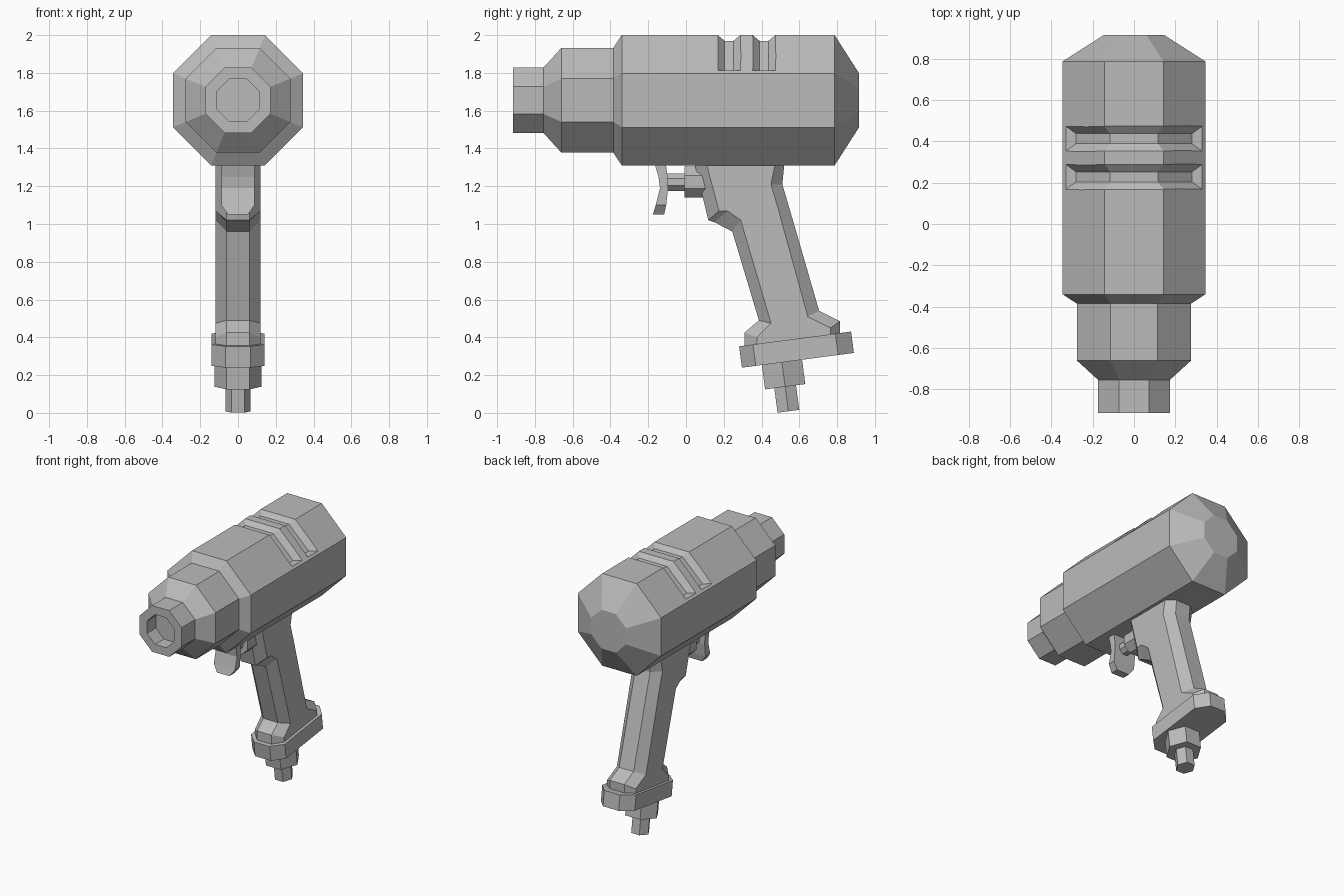
import bpy, bmesh
from math import radians, cos, sin, pi, tau
from mathutils import Matrix

cube = bpy.data.objects.get("Cube")
if cube:
    bpy.data.objects.remove(cube, do_unlink=True)

grey = bpy.data.materials.new("plain grey")
grey.use_nodes = True
grey.diffuse_color = (0.5, 0.5, 0.5, 1)
grey.node_tree.nodes["Principled BSDF"].inputs["Base Color"].default_value = (0.5, 0.5, 0.5, 1)


def loft(name, *strips, matrix=None):
    """Flat-shaded object from strips of matching rings, capped at both ends."""
    bm = bmesh.new()
    for rings in strips:
        loops = [[bm.verts.new(p) for p in ring] for ring in rings]
        n = len(loops[0])
        for a, b in zip(loops, loops[1:]):
            for i in range(n):
                j = (i + 1) % n
                bm.faces.new((a[i], a[j], b[j], b[i]))
        bm.faces.new(loops[0])
        bm.faces.new(loops[-1])
    bmesh.ops.recalc_face_normals(bm, faces=bm.faces)
    if matrix:
        bm.transform(matrix)
    mesh = bpy.data.meshes.new(name)
    bm.to_mesh(mesh)
    bm.free()
    mesh.materials.append(grey)
    obj = bpy.data.objects.new(name, mesh)
    bpy.context.collection.objects.link(obj)
    return obj


def octagon(y, apothem, z):
    """Flat-topped octagon facing along y."""
    r = apothem / cos(pi / 8)
    angles = [tau * (i + 0.5) / 8 for i in range(8)]
    return [(r * cos(a), y, z + r * sin(a)) for a in angles]


def hexagon(radius, y, z):
    """Level hexagon with corners on the x axis."""
    return [(radius * cos(tau * i / 6), y + radius * sin(tau * i / 6), z) for i in range(6)]


# Barrel housing, with a hollow nozzle
AXIS = 1.655
profile = [(-0.81, 0.112), (-0.915, 0.112), (-0.915, 0.173), (-0.755, 0.173),
           (-0.66, 0.277), (-0.385, 0.277), (-0.34, 0.345), (0.787, 0.345), (0.915, 0.145)]
housing = loft("housing", [octagon(y, a, AXIS) for y, a in profile])

# Two sloped grooves cut across the top of the housing
floor_line = [(-0.28, 0.158), (-0.115, 0.315), (0.115, 0.315), (0.28, 0.158)]
rim_line = [(-0.33, 0.158), (-0.143, 0.345), (0.143, 0.345), (0.33, 0.158)]


def groove(y):
    rings = []
    for (fx, fz), (rx, rz) in zip(floor_line, rim_line):
        tx, tz = 2 * rx - fx, 2 * rz - fz
        rings.append([(fx, y - 0.024, AXIS + fz), (fx, y + 0.024, AXIS + fz),
                      (tx, y + 0.096, AXIS + tz), (tx, y - 0.096, AXIS + tz)])
    return rings


# Cut one at a time, as the flared cutters overlap above the surface
for y in (0.228, 0.413):
    cutter = loft("groove_cutter", groove(y))
    cutter.hide_render = True
    cut = housing.modifiers.new("groove", "BOOLEAN")
    cut.operation = "DIFFERENCE"
    cut.solver = "EXACT"
    cut.object = cutter
    bpy.context.view_layer.objects.active = housing
    bpy.ops.object.modifier_apply(modifier=cut.name)
    bpy.data.objects.remove(cutter, do_unlink=True)


# Grip: each row holds front edge, front side, back side and back edge as (y, z)
def grip_ring(front, front_side, back_side, back):
    half = [(0.06, front), (0.12, front_side), (0.12, back_side), (0.06, back)]
    right = [(x, *p) for x, p in half]
    left = [(-x, *p) for x, p in reversed(half)]
    return right + left


grip_rows = [
    ((0.045, 1.32), (0.108, 1.32), (0.472, 1.32), (0.521, 1.32)),
    ((0.072, 1.21), (0.137, 1.21), (0.45, 1.21), (0.51, 1.21)),
    ((0.118, 1.02), (0.175, 1.07), (0.491, 1.07), (0.563, 1.03)),
    ((0.15, 1.01), (0.22, 1.07), (0.495, 1.055), (0.566, 1.02)),
    ((0.245, 0.96), (0.29, 1.02), (0.507, 1.01), (0.582, 0.965)),
    ((0.386, 0.49), (0.45, 0.475), (0.645, 0.51), (0.705, 0.54)),
    ((0.31, 0.425), (0.375, 0.40), (0.765, 0.45), (0.815, 0.485)),
    ((0.31, 0.34), (0.375, 0.34), (0.765, 0.39), (0.815, 0.40)),
]
loft("grip", [grip_ring(*row) for row in grip_rows])

# Trigger: z, front y, back y, half width
trigger_rows = [(1.32, -0.166, -0.107, 0.088), (1.25, -0.146, -0.097, 0.088),
                (1.19, -0.138, -0.095, 0.088), (1.10, -0.16, -0.105, 0.088),
                (1.05, -0.175, -0.116, 0.052)]
loft("trigger", [[(-w, f, z), (w, f, z), (w, b, z), (-w, b, z)]
                 for z, f, b, w in trigger_rows])

# Trigger rod and its collar
loft("trigger_rod", [octagon(y, 0.046, 1.222) for y in (-0.11, 0.02)])
loft("trigger_collar", [octagon(y, 0.083, 1.222) for y in (-0.007, 0.16)])

# Tilted base plate, nut and air inlet stud
tilt = Matrix.Translation((0, 0.585, 0.335)) @ Matrix.Rotation(radians(7.5), 4, "X")
outline = [(0.065, -0.299), (0.14, -0.225), (0.14, 0.215), (0.065, 0.299)]
outline += [(-x, y) for x, y in reversed(outline)]
loft("base_plate", [[(x, y, z) for x, y in outline] for z in (-0.057, 0.057)], matrix=tilt)
loft("inlet_nut", [hexagon(0.124, -0.085, z) for z in (-0.05, -0.187)], matrix=tilt)
loft("inlet_stud", [hexagon(0.067, -0.085, z) for z in (-0.18, -0.318)], matrix=tilt)
